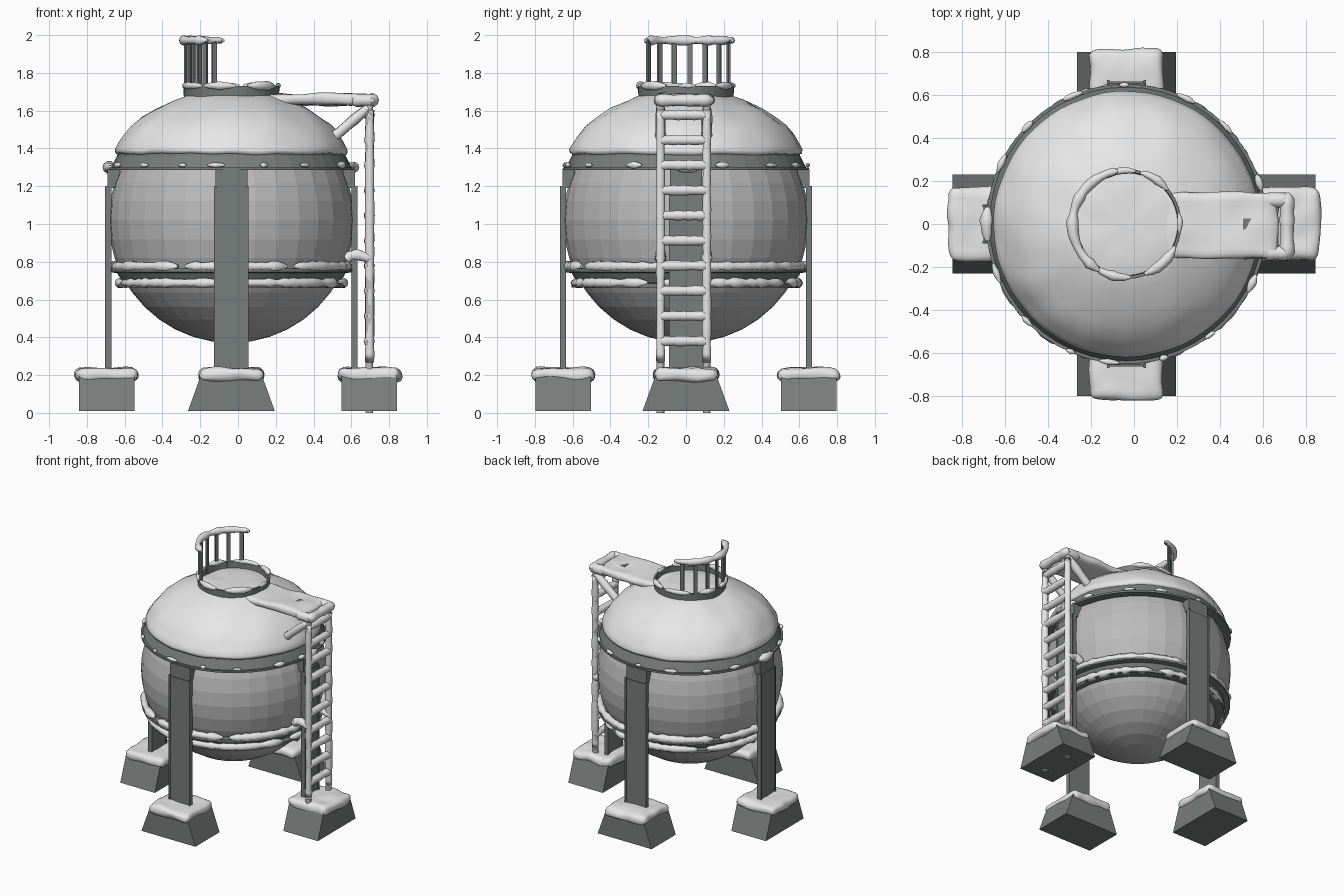
import bpy, bmesh, math, random
from mathutils import Vector, Matrix, noise

random.seed(4)
if "Cube" in bpy.data.objects:
    bpy.data.objects.remove(bpy.data.objects["Cube"])
CX = -0.035          # axis of the tank
TAU = math.tau


def material(name, r, g, b):
    m = bpy.data.materials.new(name)
    m.use_nodes = True
    m.diffuse_color = (r, g, b, 1)
    bsdf = m.node_tree.nodes["Principled BSDF"]
    bsdf.inputs["Base Color"].default_value = (r, g, b, 1)
    bsdf.inputs["Roughness"].default_value = 0.8
    return m


SNOW = material("snow", 0.8, 0.8, 0.8)
STEEL = material("tank steel", 0.5, 0.5, 0.5)
DARK = material("dark steel", 0.19, 0.205, 0.2)


def finish(name, bm, mat, smooth=False):
    bmesh.ops.recalc_face_normals(bm, faces=bm.faces[:])
    me = bpy.data.meshes.new(name)
    bm.to_mesh(me)
    bm.free()
    me.materials.append(mat)
    for p in me.polygons:
        p.use_smooth = smooth
    ob = bpy.data.objects.new(name, me)
    bpy.context.collection.objects.link(ob)
    return ob


def lathe(name, profile, mat, steps=32, smooth=False, rough=0):
    """Spin an (r, z) profile around the tank axis."""
    bm = bmesh.new()
    vs = [bm.verts.new((r, 0, z)) for r, z in profile]
    es = [bm.edges.new(p) for p in zip(vs, vs[1:])]
    bmesh.ops.spin(bm, geom=vs + es, axis=(0, 0, 1), cent=(0, 0, 0),
                   steps=steps, angle=TAU, use_duplicate=False)
    bmesh.ops.remove_doubles(bm, verts=bm.verts[:], dist=0.0005)
    for v in bm.verts:
        if rough:
            v.co += v.co.normalized() * noise.noise(v.co * 7) * rough
        v.co.x += CX
    return finish(name, bm, mat, smooth)


def box(name, lo, hi, mat, taper=1.0, turn=0.0, centre=(0, 0, 0)):
    """Plain box; taper narrows its top along y."""
    bm = bmesh.new()
    bmesh.ops.create_cube(bm, size=1)
    lo, hi = Vector(lo), Vector(hi)
    for v in bm.verts:
        k = taper if v.co.z > 0 else 1
        v.co = lo + (v.co + Vector((.5, .5, .5))) * (hi - lo)
        v.co.y *= k
    bmesh.ops.transform(bm, verts=bm.verts[:],
                        matrix=Matrix.Translation(centre) @ Matrix.Rotation(turn, 4, 'Z'))
    return finish(name, bm, mat)


def snow_slab(name, lo, hi, r, rough=0.012, turn=0.0, centre=(0, 0, 0)):
    """Rounded, slightly lumpy slab of snow."""
    bm = bmesh.new()
    bmesh.ops.create_cube(bm, size=2)
    bmesh.ops.subdivide_edges(bm, edges=bm.edges[:], cuts=13, use_grid_fill=True)
    lo, hi = Vector(lo), Vector(hi)
    mid, half = (lo + hi) / 2, (hi - lo) / 2
    mat = Matrix.Translation(centre) @ Matrix.Rotation(turn, 4, 'Z')
    for v in bm.verts:
        p = Vector([c * h for c, h in zip(v.co, half)])
        core = Vector([max(r - h, min(h - r, c)) for c, h in zip(p, half)])
        p = core + (p - core).normalized() * r
        q = mat @ (p + mid)
        v.co = q + noise.noise_vector(q * 9) * rough
    return finish(name, bm, SNOW, True)


def tube(name, pts, radius, mat, lumpy=0.0, sides=3):
    """Round bar; lumpy bars vary in thickness and have rounded ends."""
    cu = bpy.data.curves.new(name, 'CURVE')
    cu.dimensions = '3D'
    cu.bevel_depth = radius
    cu.bevel_resolution = sides
    cu.use_fill_caps = True
    sp = cu.splines.new('POLY')
    sp.points.add(len(pts) - 1)
    n = len(pts) - 1
    for i, (p, c) in enumerate(zip(sp.points, pts)):
        p.co = (*c, 1)
        if lumpy:
            end = min(i, n - i)
            p.radius = (0.35, 0.8)[end] if end < 2 else 1 + random.uniform(-lumpy, lumpy)
    sp.use_smooth = True
    cu.materials.append(mat)
    ob = bpy.data.objects.new(name, cu)
    bpy.context.collection.objects.link(ob)
    return ob


def line(a, b, n=10):
    a, b = Vector(a), Vector(b)
    ts = [0, 0.05] + [i / n for i in range(1, n)] + [0.95, 1]
    return [a.lerp(b, t) for t in ts]


def arc(r, z, a0, a1):
    """Points on a circle round the tank axis, angles in degrees."""
    n = max(5, int(abs(a1 - a0) * r / 1.6))
    out = []
    for i in range(n + 1):
        a = math.radians(a0 + (a1 - a0) * i / n)
        out.append((CX + r * math.cos(a), r * math.sin(a), z))
    return out


# Faceted spherical tank
bm = bmesh.new()
bmesh.ops.create_uvsphere(bm, u_segments=32, v_segments=20, radius=0.65)
bmesh.ops.translate(bm, verts=bm.verts[:], vec=(CX, 0, 1.02))
finish("tank", bm, STEEL)

# Belts with thin flanges
lathe("upper_belt", [(.56, 1.285), (.65, 1.285), (.65, 1.3), (.635, 1.3), (.605, 1.36),
                     (.6, 1.4), (.5, 1.4)], DARK, 48)
lathe("lower_belt", [(.56, .765), (.645, .765), (.645, .745), (.605, .74), (.575, .69),
                     (.605, .685), (.605, .665), (.5, .665)], DARK, 48)

# Snow cap on the dome
cap = [(.5, 1.375), (.585, 1.362), (.615, 1.375), (.617, 1.395), (.598, 1.425), (.57, 1.47),
       (.53, 1.52), (.475, 1.565), (.4, 1.61), (.31, 1.652), (.24, 1.68), (.15, 1.69), (0, 1.695)]
lathe("snow_cap", cap, SNOW, 72, True, 0.012)

# Snow lying on the belts
for a0, a1 in ((-172, -117), (-113, -62), (-58, -8), (5, 80), (86, 140), (144, 184)):
    tube("belt_snow", arc(.625, .775, a0, a1), .026, SNOW, .22)
for a0, a1 in ((-165, -95), (-90, -20), (-14, 60), (64, 130), (136, 192)):
    tube("low_belt_snow", arc(.592, .688, a0, a1), .024, SNOW, .22)
a = 0
while a < 350:
    span = random.uniform(3, 9)
    tube("flange_snow", arc(.645, 1.312, a, a + span), random.uniform(.011, .018), SNOW, .2)
    a += span + random.uniform(8, 22)

# Four legs on concrete feet, each foot capped with snow
for i in range(4):
    t = i * TAU / 4
    axis, flat = (CX, 0, 0), (0 if i % 2 == 0 else CX, 0, 0)
    box("leg", (.638, -.085, .15), (.662, .085, 1.19), DARK, 1, t, axis)
    box("leg_head", (.59, -.085, 1.19), (.655, .085, 1.29), DARK, 1, t, axis)
    for s in (-1, 1):
        box("leg_rim", (.636, s * .085 - .006, .15), (.668, s * .085 + .006, 1.2), DARK, 1, t, axis)
    mid = .695 if i % 2 == 0 else .65
    box("foot", (mid - .147, -.23, .01), (mid + .147, .23, .2), DARK, .7, t, flat)
    snow_slab("foot_snow", (mid - .165, -.17, .165), (mid + .165, .17, .238), .034, .014, t, flat)
tube("leg_snow", arc(.648, 1.3, 173, 187), .03, SNOW, .15)
tube("leg_snow", arc(.648, 1.3, -6, 8), .028, SNOW, .15)

# Collar of the hatch
lathe("collar", [(.25, 1.64), (.255, 1.73), (.24, 1.73), (.235, 1.64)], DARK, 40)
for a0, a1, r in ((-70, -25, .022), (-125, -85, .02), (-10, 12, .012), (40, 75, .02),
                  (80, 125, .018), (140, 170, .018), (180, 232, .018)):
    tube("collar_snow", arc(.248, 1.732, a0, a1), r, SNOW, .25)

# Guard rail round the far side of the hatch
for deg in (112, 134, 155, 175, 195, 215, 235):
    c = math.radians(deg)
    box("rail_post", (.236, -.013, 1.68), (.25, .013, 1.97), DARK, 1, c, (CX, 0, 0))
tube("guard_rail", arc(.247, 1.968, 102, 238), .014, DARK)
tube("rail_snow", arc(.25, 1.972, 99, 240), .023, SNOW, .22)

# Walkway from the hatch to the ladder
snow_slab("walkway", (.12, -.16, 1.628), (.665, .145, 1.688), .028, .01)
box("walkway_hole", (.505, -.025, 1.684), (.555, .025, 1.689), DARK)
tube("walkway_end", line((.71, -.165, 1.655), (.71, .145, 1.655)), .033, SNOW, .12)

# Ladder with snowy rungs, and its braces
for y in (-.135, .11):
    tube("ladder_rail", [(.695, y, 0), (.695, y, 1.64)], .021, STEEL)
    tube("rail_frost", line((.697, y, .22), (.697, y, 1.65), 30), .023, SNOW, .12)
    tube("walkway_side", line((.6, y, 1.655), (.725, y, 1.655), 5), .034, SNOW, .1)
    tube("brace", line((.46, y, 1.42), (.7, y, 1.625), 6), .028, SNOW, .12)
    tube("wall_tie", line((.57, y, .81), (.6, y, .835), 4)[:-1] +
         line((.62, y, .84), (.71, y, .815), 4), .028, SNOW, .12)
for k in range(10):
    z = .38 + k * .133
    tube("rung", line((.695, -.155, z), (.695, .13, z)), .027, SNOW, .1)
